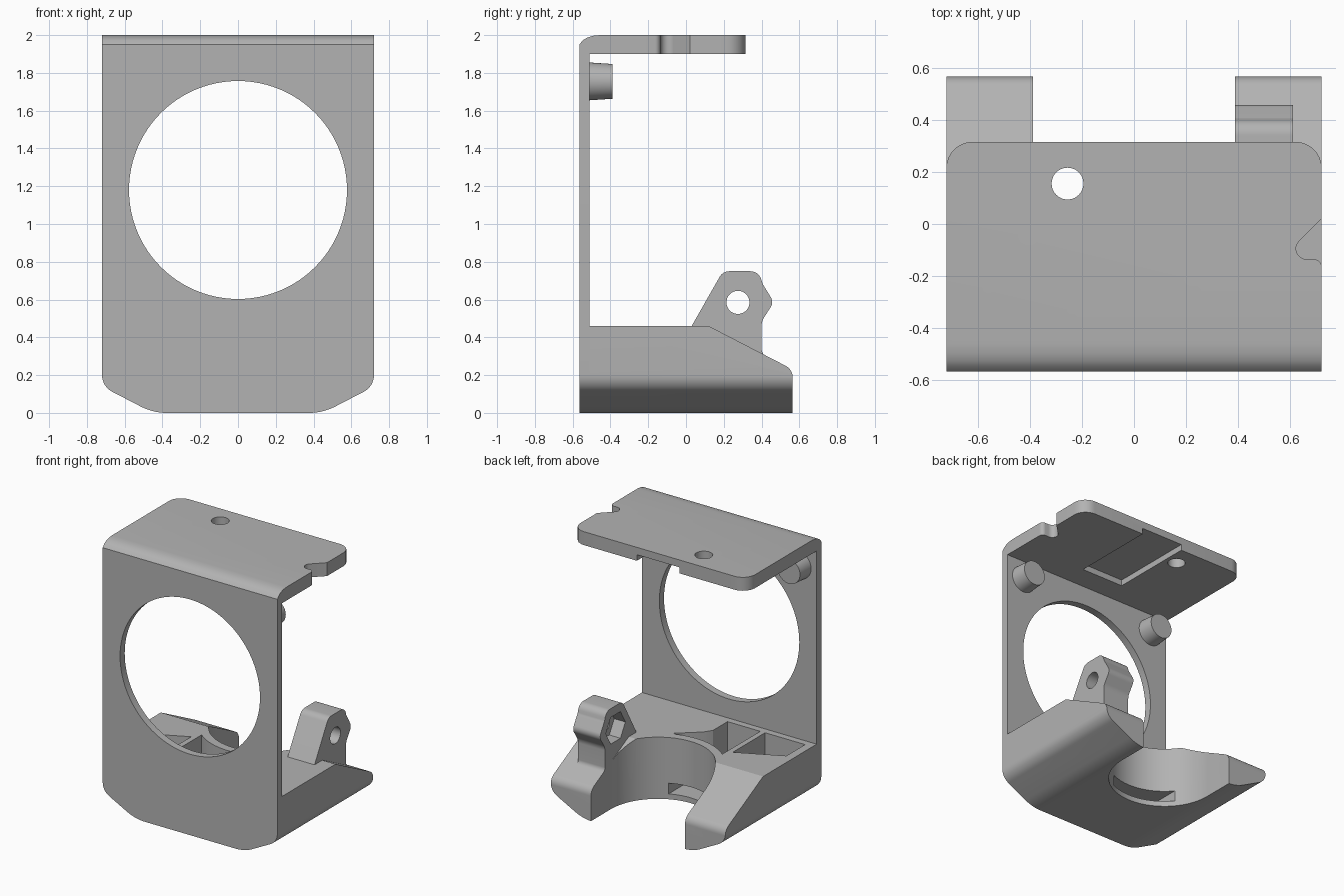
import bpy, bmesh, math
from mathutils import Vector

if "Cube" in bpy.data.objects:
    bpy.data.objects.remove(bpy.data.objects["Cube"], do_unlink=True)

grey = bpy.data.materials.new("plain_grey")
grey.use_nodes = True
grey.diffuse_color = (0.45, 0.45, 0.45, 1)
grey.node_tree.nodes["Principled BSDF"].inputs["Base Color"].default_value = (0.45, 0.45, 0.45, 1)

PLACE = {"x": lambda a, b, t: (t, a, b),
         "y": lambda a, b, t: (a, t, b),
         "z": lambda a, b, t: (a, b, t)}


def rounded(points, steps=8):
    """Outline from (a, b) or (a, b, radius) corners."""
    out = []
    for i, p in enumerate(points):
        c = Vector(p[:2])
        if len(p) == 2:
            out.append(c)
            continue
        d1 = (Vector(points[i - 1][:2]) - c).normalized()
        d2 = (Vector(points[(i + 1) % len(points)][:2]) - c).normalized()
        half = d1.angle(d2) / 2
        start, end = c + d1 * p[2] / math.tan(half), c + d2 * p[2] / math.tan(half)
        centre = c + (d1 + d2).normalized() * p[2] / math.sin(half)
        r1, r2 = start - centre, end - centre
        sweep = r1.angle(r2)
        for k in range(steps + 1):
            t = k / steps
            out.append(centre + (r1 * math.sin((1 - t) * sweep) + r2 * math.sin(t * sweep)) / math.sin(sweep))
    return out


def arc(a, b, r, start=0, end=360, n=64):
    full = end - start == 360
    angles = [math.radians(start + (end - start) * k / (n if full else n - 1)) for k in range(n)]
    return [(a + r * math.cos(t), b + r * math.sin(t)) for t in angles]


def prism(name, outline, axis, lo, hi, taper=1.0):
    bm = bmesh.new()
    mid = sum((Vector(p) for p in outline), Vector((0, 0))) / len(outline)
    ends = []
    for t, s in ((lo, 1.0), (hi, taper)):
        ring = [mid + (Vector(p) - mid) * s for p in outline]
        ends.append([bm.verts.new(PLACE[axis](p.x, p.y, t)) for p in ring])
    low, high = ends
    bm.faces.new(low)
    bm.faces.new(high[::-1])
    for i in range(len(low)):
        j = (i + 1) % len(low)
        bm.faces.new((low[i], high[i], high[j], low[j]))
    bmesh.ops.recalc_face_normals(bm, faces=bm.faces)
    mesh = bpy.data.meshes.new(name)
    bm.to_mesh(mesh)
    bm.free()
    mesh.materials.append(grey)
    obj = bpy.data.objects.new(name, mesh)
    bpy.context.collection.objects.link(obj)
    return obj


def box(a0, a1, b0, b1):
    return [(a0, b0), (a1, b0), (a1, b1), (a0, b1)]


def cut(obj, *cutter):
    """Subtract a prism from obj."""
    tool = prism("cutter", *cutter)
    tool.hide_render = True
    mod = obj.modifiers.new("cut", "BOOLEAN")
    mod.operation, mod.solver, mod.object = "DIFFERENCE", "EXACT", tool
    bpy.context.view_layer.update()
    done = bpy.data.meshes.new_from_object(obj.evaluated_get(bpy.context.evaluated_depsgraph_get()))
    obj.modifiers.clear()
    obj.data = done
    bpy.data.objects.remove(tool, do_unlink=True)


W, FRONT, INNER, BACK = 0.72, -0.565, -0.51, 0.565


def silhouette(top):
    return rounded([(-W, top), (-W, 0.14, 0.1), (-0.45, 0, 0.3),
                    (0.45, 0, 0.3), (W, 0.14, 0.1), (W, top)])


# Front plate with the large round opening
front = prism("front_plate", silhouette(1.9), "y", FRONT, INNER)
cut(front, arc(0, 1.18, 0.577, n=96), "y", -0.7, -0.4)

# Top plate: rounded back corners, side notch, softened front edge
plan = rounded([(-W, FRONT), (W, FRONT), (W, -0.135, 0.03), (0.565, -0.135, 0.04),
                (W, 0.02), (W, 0.315, 0.1), (-W, 0.315, 0.1)])
top = prism("top_plate", plan, "z", 1.9, 2.0)
cut(top, [(-0.6, 1.95), (FRONT, 1.95), (-0.547, 1.972), (-0.525, 1.986), (-0.495, 1.996),
          (-0.455, 2.0), (-0.455, 2.1), (-0.6, 2.1)], "x", -1, 1)
cut(top, arc(-0.255, 0.155, 0.061, n=40), "z", 1.8, 2.1)
cut(top, box(-0.165, 0.185, -0.33, 0.4), "z", 1.8, 1.945)

# Base with sloping back, split into two arms by a round-ended opening
base = prism("base", silhouette(0.46), "y", INNER, BACK)
cut(base, rounded([(0.12, 0.46), (BACK, 0.23, 0.07), (BACK, 0.1), (0.8, 0.1), (0.8, 0.6), (0.12, 0.6)]),
    "x", -1, 1)
cut(base, arc(0, 0.33, 0.388, 180, 360, 40) + [(0.388, 0.8), (-0.388, 0.8)], "z", -0.2, 0.8)

# Pockets in the base top, and the low slot behind the opening
cut(base, [(-0.29, -0.46), (-0.02, -0.46), (-0.02, -0.29), (0.02, -0.23), (0.17, -0.1)]
    + arc(0, 0.33, 0.45, 290, 230, 16), "z", 0.16, 0.8)
cut(base, [(-0.66, -0.46), (-0.33, -0.46), (-0.33, -0.08), (-0.66, -0.24)], "z", 0.16, 0.8)
cut(base, box(-0.3, 0.16, -0.2, 0.2), "z", 0.04, 0.12)

# Hinge lug with a bolt hole and a hexagonal nut pocket
side = rounded([(0.03, 0.46), (0.195, 0.75, 0.06), (0.385, 0.75, 0.06), (0.405, 0.685, 0.05),
                (0.465, 0.585, 0.05), (0.40, 0.485, 0.08), (0.40, 0.32, 0.04),
                (0.44, 0.285), (0.40, 0.2), (0.03, 0.2)])
lug = prism("hinge_lug", side, "x", 0.388, 0.61)
cut(lug, arc(0.275, 0.585, 0.061, n=40), "x", 0.2, 0.8)
cut(lug, arc(0.275, 0.585, 0.115, n=6), "x", 0.2, 0.48)

# Tapered locating pegs
pegs = [prism(name, arc(x, 1.755, 0.1, n=40), "y", INNER, -0.39, 0.92)
        for name, x in (("left_peg", 0.575), ("right_peg", -0.575))]

# Smooth curved walls, keep real edges sharp
bpy.ops.object.select_all(action="DESELECT")
for obj in (front, top, base, lug, *pegs):
    obj.select_set(True)
bpy.context.view_layer.objects.active = base
bpy.ops.object.shade_smooth_by_angle(angle=math.radians(25))
